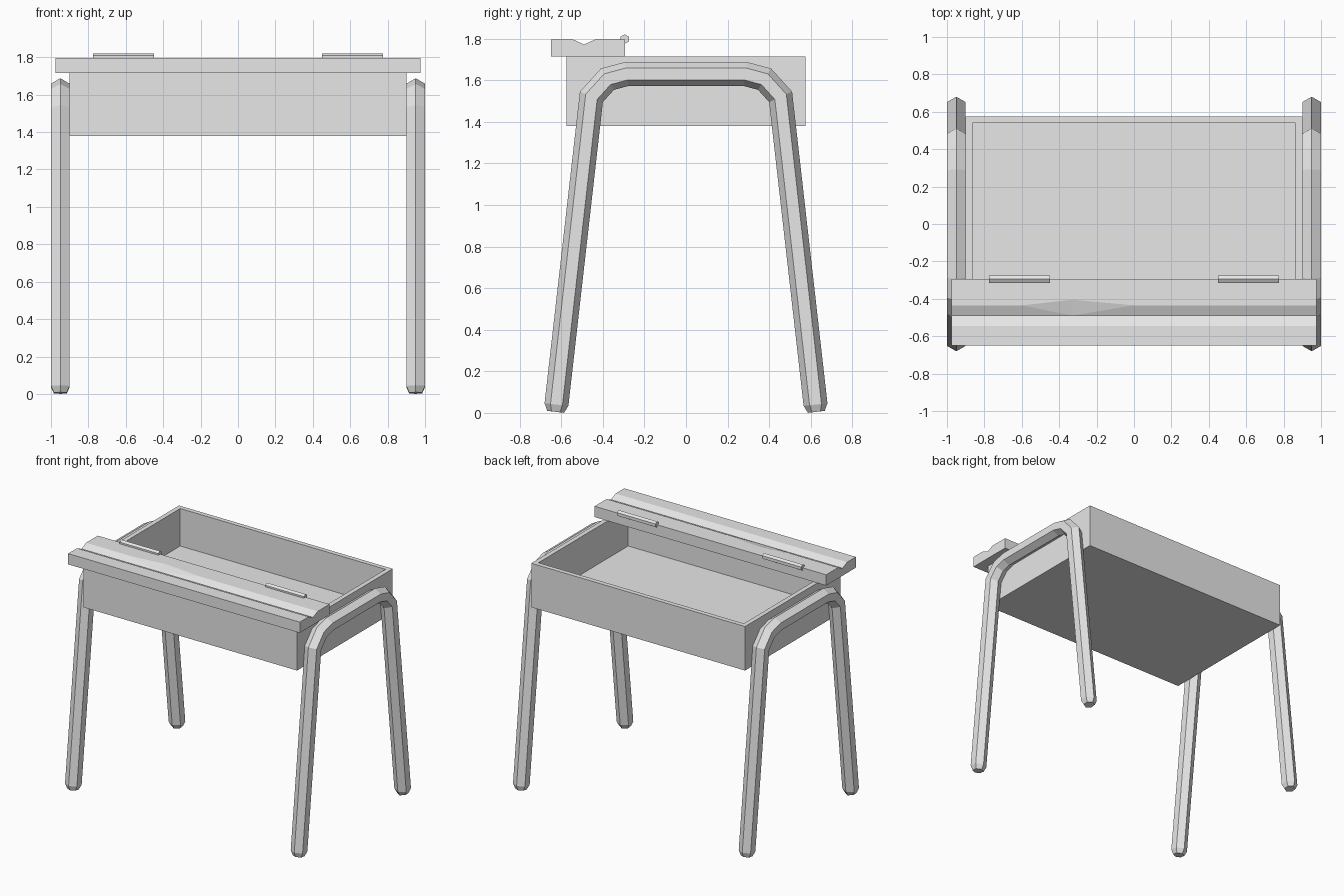
import bpy, bmesh, math
from mathutils import Vector

cube = bpy.data.objects.get("Cube")
if cube:
    bpy.data.objects.remove(cube, do_unlink=True)

grey = bpy.data.materials.new("plain grey")
grey.use_nodes = True
grey.diffuse_color = (0.8, 0.8, 0.8, 1)
grey.node_tree.nodes["Principled BSDF"].inputs["Base Color"].default_value = (0.8, 0.8, 0.8, 1)


def finish(bm, name):
    bmesh.ops.recalc_face_normals(bm, faces=bm.faces)
    mesh = bpy.data.meshes.new(name)
    bm.to_mesh(mesh)
    bm.free()
    mesh.materials.append(grey)
    obj = bpy.data.objects.new(name, mesh)
    bpy.context.collection.objects.link(obj)
    return obj


def loft(bm, rings):
    """Join closed rings of points into a capped tube and return its vertices."""
    rows = [[bm.verts.new(p) for p in ring] for ring in rings]
    n = len(rows[0])
    for a, b in zip(rows, rows[1:]):
        for i in range(n):
            k = (i + 1) % n
            bm.faces.new((a[i], a[k], b[k], b[i]))
    bm.faces.new(rows[0])
    bm.faces.new(rows[-1])
    return rows


HEX = [(math.sin(i * math.pi / 3), math.cos(i * math.pi / 3)) for i in range(6)]

# Open storage box with thin walls
BOX_TOP, BOX_BOTTOM, WALL = 1.715, 1.38, 0.05
bm = bmesh.new()
bmesh.ops.create_cube(bm, size=1)
for v in bm.verts:
    v.co = (v.co.x * 1.8, v.co.y * 1.15, BOX_TOP if v.co.z > 0 else BOX_BOTTOM)
top = [f for f in bm.faces if f.calc_center_median().z > BOX_TOP - 0.01]
bmesh.ops.inset_region(bm, faces=top, thickness=WALL)
pit = bmesh.ops.extrude_discrete_faces(bm, faces=top)["faces"][0]
for v in pit.verts:
    v.co.z = BOX_BOTTOM + WALL
finish(bm, "storage_box")

# Front ledge with pencil groove, widened at one finger notch
profile = [(-0.65, BOX_TOP), (-0.65, 1.797), (-0.545, 1.797), (-0.49, 1.772),
           (-0.435, 1.797), (-0.293, 1.797), (-0.293, BOX_TOP)]
bm = bmesh.new()
rows = loft(bm, [[(x, y, z) for y, z in profile] for x in (-0.975, -0.6, -0.33, 0, 0.975)])
rows[2][4].co.y = -0.405
for side in (rows[1], rows[3]):
    bmesh.ops.connect_verts(bm, verts=[side[4], rows[2][3]])
finish(bm, "pencil_ledge")

# Hinge barrels on the back edge of the ledge
for side, x0 in (("left", 0.45), ("right", -0.775)):
    bm = bmesh.new()
    loft(bm, [[(x, -0.295 + 0.023 * s, 1.798 + 0.023 * c) for s, c in HEX]
              for x in (x0, x0 + 0.325)])
    finish(bm, side + "_hinge")

# Bent hexagonal tube leg frames, with tapered feet
half = [(-0.627, 0.005, 0.7), (-0.623, 0.04, 1), (-0.455, 1.52, 1),
        (-0.378, 1.605, 1), (-0.285, 1.63, 1)]
path = half + [(-y, z, s) for y, z, s in reversed(half)]
pts = [Vector((0, y, z)) for y, z, s in path]
RADIUS = 0.0577
for side, x in (("left", 0.95), ("right", -0.95)):
    rings = []
    for i, p in enumerate(pts):
        before = (p - pts[i - 1]).normalized() if i else None
        after = (pts[i + 1] - p).normalized() if i < len(pts) - 1 else None
        before, after = before or after, after or before
        along = (before + after).normalized()
        miter = 1 / along.dot(after)
        normal = Vector((0, -along.z, along.y))
        r = RADIUS * path[i][2]
        rings.append([p + Vector((x + s * r, 0, 0)) + normal * (c * r * miter) for s, c in HEX])
    bm = bmesh.new()
    loft(bm, rings)
    finish(bm, side + "_leg_frame")
